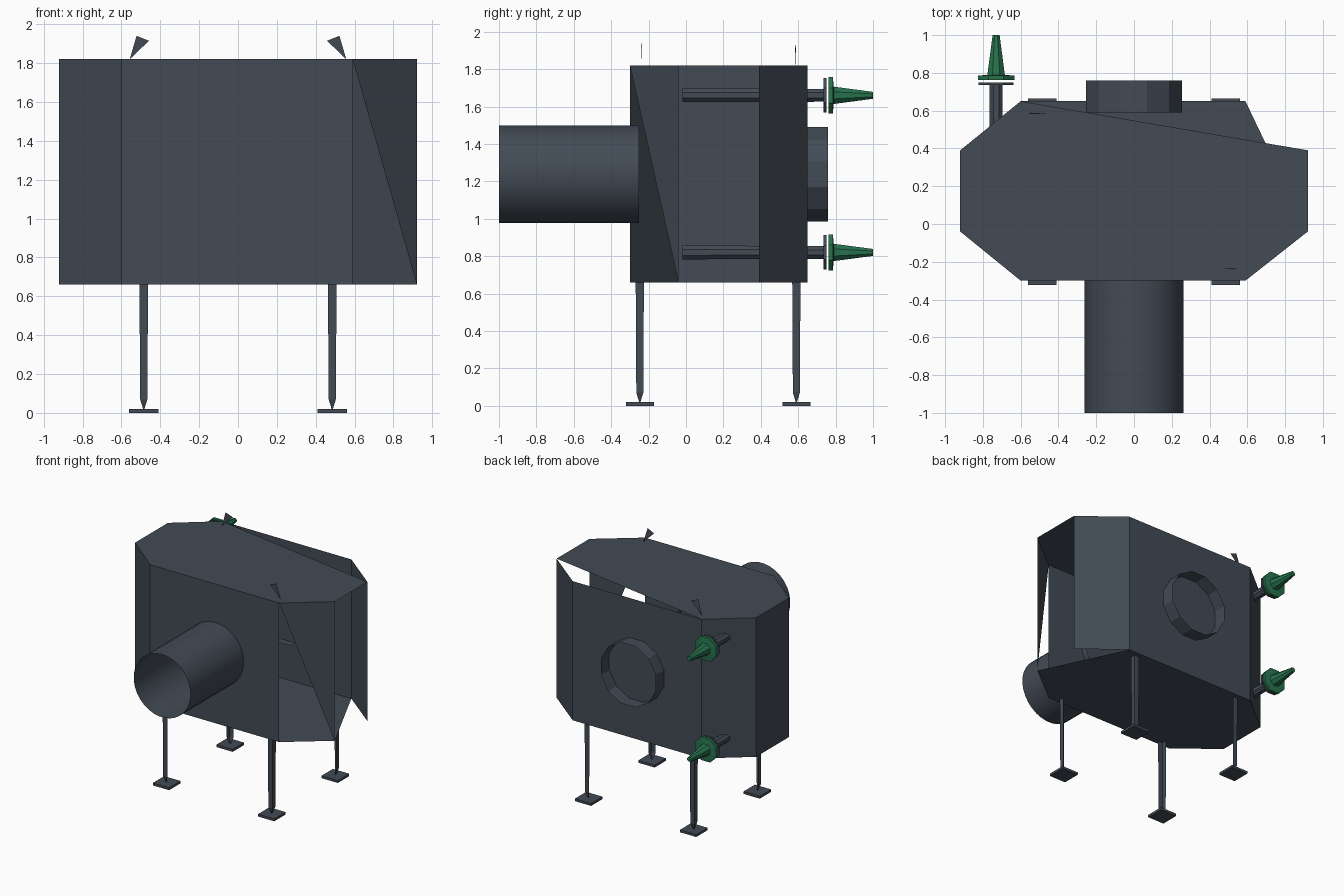
import bpy, bmesh, math
from mathutils import Matrix, Vector

if "Cube" in bpy.data.objects:
    bpy.data.objects.remove(bpy.data.objects["Cube"])


def material(name, rgb):
    m = bpy.data.materials.new(name)
    m.diffuse_color = (*rgb, 1)
    m.use_nodes = True
    m.node_tree.nodes["Principled BSDF"].inputs["Base Color"].default_value = m.diffuse_color
    return m


SLATE = material("slate", (0.055, 0.07, 0.09))
GREEN = material("green", (0.02, 0.17, 0.075))


def finish(bm, name, mat, smooth=False):
    me = bpy.data.meshes.new(name)
    bm.to_mesh(me)
    bm.free()
    me.materials.append(mat)
    for p in me.polygons:
        p.use_smooth = smooth
    ob = bpy.data.objects.new(name, me)
    bpy.context.collection.objects.link(ob)
    return ob


def lathe_y(name, x, z, profile, sides, mat, smooth=False, cap=False):
    """Rings of (y, radius) joined along the y axis."""
    bm = bmesh.new()
    rings = []
    for y, r in profile:
        rings.append([bm.verts.new((x + r * math.cos(2 * math.pi * (k + .5) / sides), y,
                                    z + r * math.sin(2 * math.pi * (k + .5) / sides)))
                      for k in range(sides)])
    for a, b in zip(rings, rings[1:]):
        for k in range(sides):
            n = (k + 1) % sides
            bm.faces.new((a[k], b[k], b[n], a[n]))
    if cap:
        bm.faces.new(rings[0])
        bm.faces.new(rings[-1][::-1])
    return finish(bm, name, mat, smooth)


# Octagonal casing, open on the right side
Z0, Z1 = 0.66, 1.82
outline = [(-.6, -.3), (.59, -.3), (.92, -.04), (.92, .39),
           (.59, .65), (-.6, .65), (-.92, .39), (-.92, -.04)]
bm = bmesh.new()
lo = [bm.verts.new((x, y, Z0)) for x, y in outline]
hi = [bm.verts.new((x, y, Z1)) for x, y in outline]
bm.faces.new([hi[i] for i in (0, 1, 2, 3, 5, 6, 7)])
bm.faces.new([lo[i] for i in (7, 6, 5, 4, 2, 1, 0)])
for i in (0, 3, 4, 5, 6, 7):
    j = (i + 1) % 8
    bm.faces.new((lo[i], lo[j], hi[j], hi[i]))
bm.faces.new((lo[2], hi[2], hi[1]))
finish(bm, "casing", SLATE)

# Front duct and rear outlet collar
lathe_y("front_duct", 0, 1.238, [(-1, .262), (-.25, .262)], 32, SLATE, True)
lathe_y("rear_collar", 0, 1.238, [(.59, .262), (.76, .262)], 12, SLATE)

# Pipes with flanges and green nozzles
for label, z in (("upper", 1.66), ("lower", .82)):
    lathe_y(label + "_pipe", -.73, z, [(-.02, .04), (.74, .037)], 8, SLATE)
    lathe_y(label + "_flange", -.73, z, [(.735, .1), (.75, .1)], 8, SLATE, cap=True)
    lathe_y(label + "_nozzle", -.73, z,
            [(.762, .105), (.785, .105), (.79, .05), (1.0, .02)], 8, GREEN, cap=True)

# Angle-iron legs tapering to thin foot plates
for sx, side in ((-1, "left"), (1, "right")):
    for y, sy, end in ((-.247, -1, "front"), (.59, 1, "back")):
        x = sx * .485
        bm = bmesh.new()
        h = .022
        section = [(-h, h), (h, h), (h, -h)]
        rows = []
        for z, s in ((Z0, 1), (.07, .85), (.02, .15)):
            rows.append([bm.verts.new((x + sx * px * s, y + sy * py * s, z))
                         for px, py in section])
        for a, b in zip(rows, rows[1:]):
            for k in range(2):
                bm.faces.new((a[k], b[k], b[k + 1], a[k + 1]))
        finish(bm, f"{end}_{side}_leg", SLATE)

        bm = bmesh.new()
        bmesh.ops.create_cube(bm, size=1, matrix=Matrix.Translation((x, y, .01))
                              @ Matrix.Diagonal(Vector((.15, .15, .02, 1))))
        finish(bm, f"{end}_{side}_foot", SLATE)

# Lifting lugs on the roof
for name, s, y in (("back_left_lug", -1, .585), ("front_right_lug", 1, -.237)):
    bm = bmesh.new()
    bm.faces.new([bm.verts.new((s * x, y + dy, z))
                  for x, dy, z in ((.557, .002, 1.82), (.522, -.003, 1.94), (.458, .002, 1.915))])
    finish(bm, name, SLATE)
